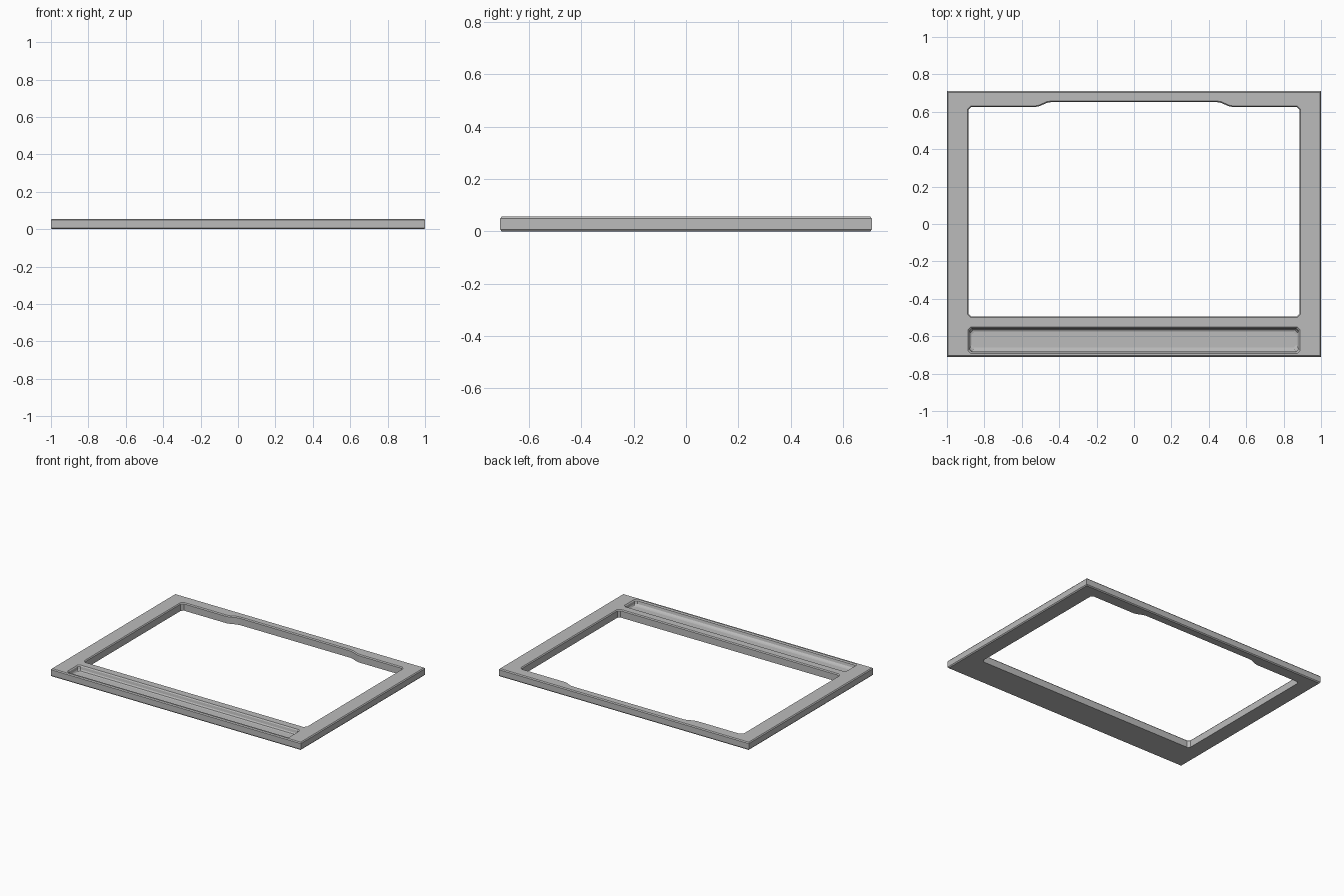
import bpy
import bmesh
from mathutils import Vector

if "Cube" in bpy.data.objects:
    bpy.data.objects.remove(bpy.data.objects["Cube"])

H = 0.056  # frame thickness
grey = bpy.data.materials.new("light grey")
grey.diffuse_color = (0.5, 0.5, 0.5, 1)
grey.use_nodes = True
grey.node_tree.nodes["Principled BSDF"].inputs["Base Color"].default_value = grey.diffuse_color


def chamfered_rect(x, y0, y1, c):
    return [(-x + c, y0), (x - c, y0), (x, y0 + c), (x, y1 - c),
            (x - c, y1), (-x + c, y1), (-x, y1 - c), (-x, y0 + c)]


def grow(points, d):
    """Offset a counter-clockwise outline outward by d with mitred corners."""
    out = []
    for i, p in enumerate(points):
        p = Vector(p)
        a = (p - Vector(points[i - 1])).normalized()
        b = (Vector(points[(i + 1) % len(points)]) - p).normalized()
        na, nb = Vector((a.y, -a.x)), Vector((b.y, -b.x))
        out.append(p + (na + nb) * d / (1 + na.dot(nb)))
    return out


def loft(name, layers):
    """Closed solid through stacked outlines, given as (outline, z) from low to high."""
    bm = bmesh.new()
    rings = [[bm.verts.new((p[0], p[1], z)) for p in pts] for pts, z in layers]
    for low, high in zip(rings, rings[1:]):
        for i in range(len(low)):
            j = (i + 1) % len(low)
            bm.faces.new((low[i], low[j], high[j], high[i]))
    bm.faces.new(rings[0][::-1])
    bm.faces.new(rings[-1])
    bmesh.ops.recalc_face_normals(bm, faces=bm.faces)
    mesh = bpy.data.meshes.new(name)
    bm.to_mesh(mesh)
    bm.free()
    mesh.materials.append(grey)
    obj = bpy.data.objects.new(name, mesh)
    bpy.context.collection.objects.link(obj)
    return obj


# Frame slab with softened top and bottom edges
slab = [(-1, -0.71), (1, -0.71), (1, 0.71), (-1, 0.71)]
frame = loft("frame", [(grow(slab, -0.006), 0), (slab, 0.007),
                       (slab, H - 0.007), (grow(slab, -0.006), H)])

# Opening with a raised middle along the back edge and eased top rim
right = [(0.87, -0.495), (0.885, -0.48), (0.885, 0.61), (0.87, 0.625),
         (0.53, 0.625), (0.505, 0.63), (0.465, 0.648), (0.44, 0.652)]
opening = right + [(-x, y) for x, y in reversed(right)]
rim = grow(opening, 0.006)
opening_cutter = loft("opening_cutter", [(opening, -0.02), (opening, H - 0.007),
                                         (rim, H), (rim, H + 0.02)])

# Long shallow tray along the front, with rounded walls
tray_steps = [(0.868, -0.660, -0.578, 0.018), (0.874, -0.671, -0.567, 0.021),
              (0.879, -0.680, -0.561, 0.030), (0.882, -0.684, -0.558, H - 0.007),
              (0.888, -0.692, -0.552, H), (0.888, -0.692, -0.552, H + 0.02)]
tray_cutter = loft("tray_cutter", [(chamfered_rect(x, y0, y1, 0.014), z)
                                   for x, y0, y1, z in tray_steps])

for cutter in (opening_cutter, tray_cutter):
    cut = frame.modifiers.new(cutter.name, 'BOOLEAN')
    cut.operation = 'DIFFERENCE'
    cut.solver = 'EXACT'
    cut.object = cutter
    cutter.hide_render = True
    cutter.hide_set(True)
